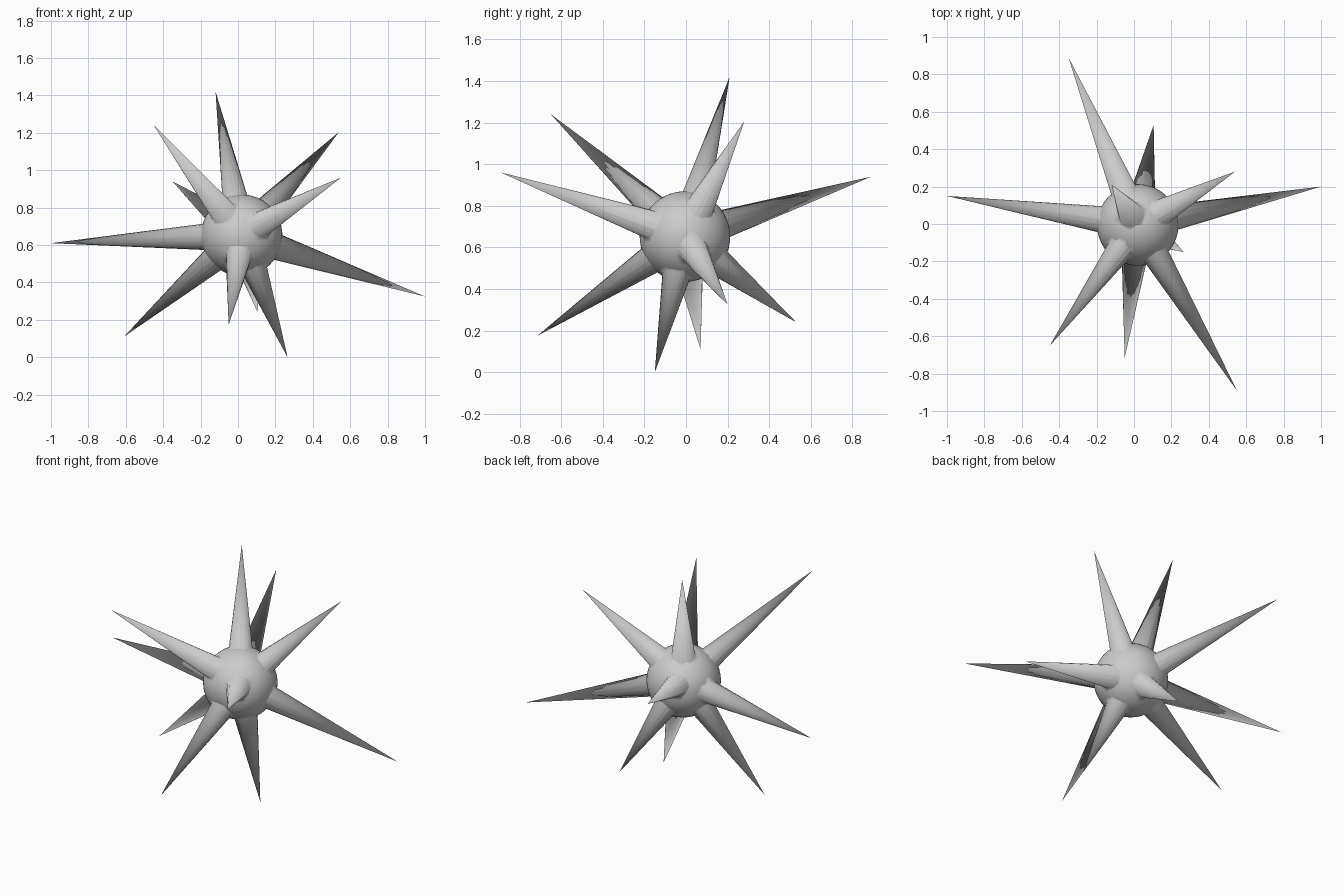
import bpy, bmesh
from mathutils import Vector

if "Cube" in bpy.data.objects:
    bpy.data.objects.remove(bpy.data.objects["Cube"])

CENTRE = Vector((0.02, -0.005, 0.652))
BODY_R = 0.218
BASE_R = 0.073      # spike radius near the body surface
BASE_D = 0.17       # distance of spike base from the centre (inside the body)

# spike tips
TIPS = [(-0.12, 0.21, 1.42), (-0.45, -0.65, 1.24), (0.54, 0.28, 1.205),
        (0.55, -0.89, 0.96), (-0.35, 0.89, 0.94), (-1.0, 0.15, 0.61),
        (-0.61, 0.07, 0.11), (-0.05, -0.715, 0.175), (0.105, 0.53, 0.24),
        (0.265, -0.15, 0.0), (1.0, 0.20, 0.325)]


def to_object(bm, name):
    mesh = bpy.data.meshes.new(name)
    bm.to_mesh(mesh)
    bm.free()
    ob = bpy.data.objects.new(name, mesh)
    bpy.context.collection.objects.link(ob)
    return ob


# round body
bm = bmesh.new()
bmesh.ops.create_icosphere(bm, subdivisions=4, radius=BODY_R)
bmesh.ops.translate(bm, verts=bm.verts, vec=CENTRE)
body = to_object(bm, "spiked_ball")

# long tapering spikes, fused into the body
spikes = []
for i, tip in enumerate(TIPS):
    axis = Vector(tip) - CENTRE
    length = axis.length - BASE_D
    bm = bmesh.new()
    bmesh.ops.create_cone(bm, cap_ends=True, segments=16, radius1=BASE_R,
                          radius2=0, depth=length)
    bmesh.ops.remove_doubles(bm, verts=bm.verts, dist=1e-5)
    bmesh.ops.translate(bm, verts=bm.verts, vec=(0, 0, BASE_D + length / 2))
    bmesh.ops.rotate(bm, verts=bm.verts, cent=(0, 0, 0),
                     matrix=axis.to_track_quat('Z', 'Y').to_matrix())
    bmesh.ops.translate(bm, verts=bm.verts, vec=CENTRE)
    spikes.append(to_object(bm, f"spike_{i + 1}"))

bpy.context.view_layer.objects.active = body
for spike in spikes:
    mod = body.modifiers.new("fuse", 'BOOLEAN')
    mod.operation = 'UNION'
    mod.solver = 'EXACT'
    mod.object = spike
    bpy.ops.object.modifier_apply(modifier=mod.name)
    bpy.data.objects.remove(spike)

# soft shading that flows from the ball into the spikes
for p in body.data.polygons:
    p.use_smooth = True
